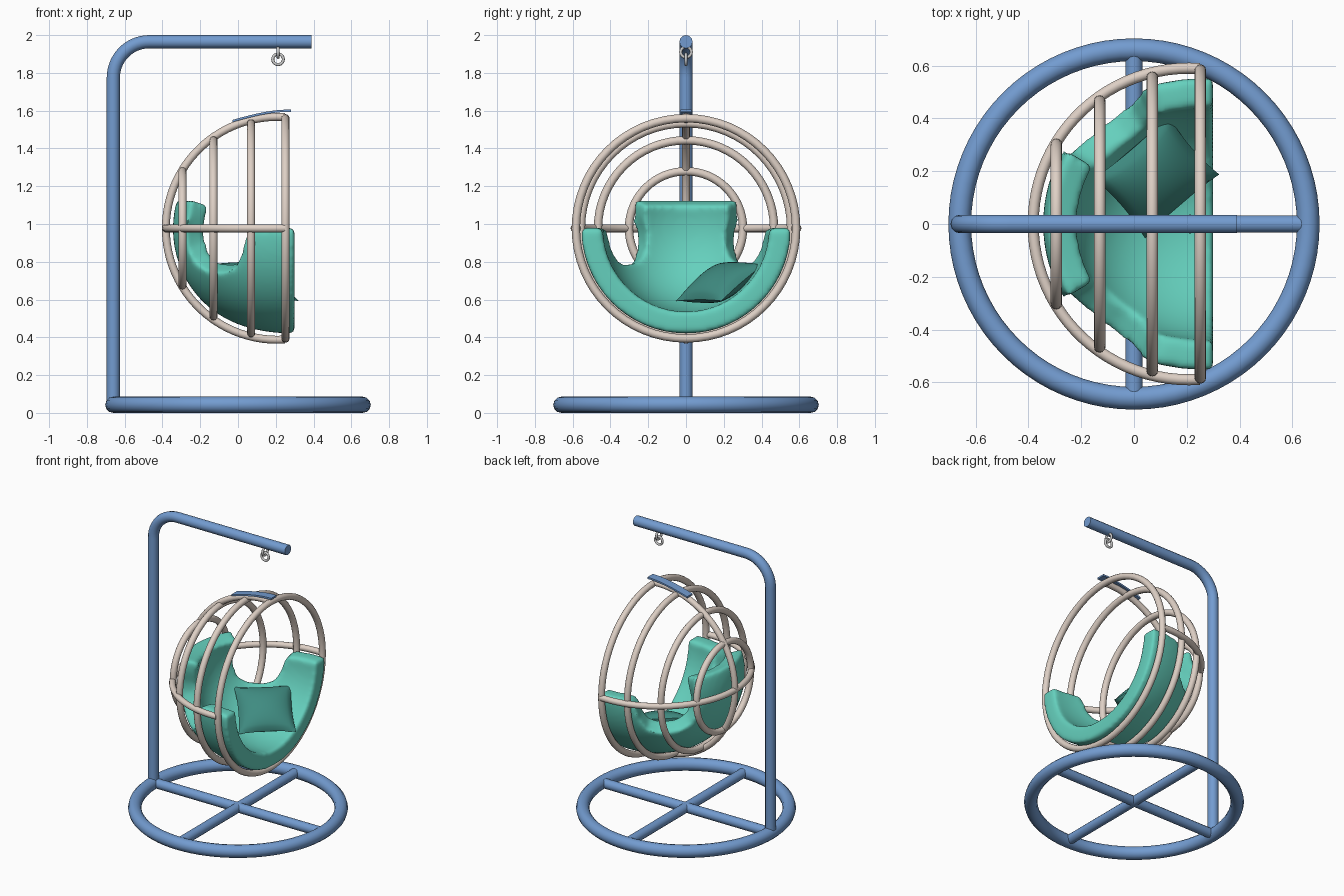
import bpy, bmesh, math
from mathutils import Vector, Matrix

if "Cube" in bpy.data.objects:
    bpy.data.objects.remove(bpy.data.objects["Cube"])

def material(name, rgb):
    m = bpy.data.materials.new(name)
    m.diffuse_color = (*rgb, 1)
    m.use_nodes = True
    m.node_tree.nodes["Principled BSDF"].inputs["Base Color"].default_value = m.diffuse_color
    return m

BLUE = material("blue_metal", (.17, .33, .63))
CANE = material("pale_cane", (.73, .63, .56))
TEAL = material("teal_fabric", (.13, .63, .51))
DARK = material("dark_teal_fabric", (.05, .26, .22))

def finish(ob, mat):
    bpy.ops.object.select_all(action='DESELECT')
    ob.select_set(True)
    bpy.context.view_layer.objects.active = ob
    bpy.ops.object.convert(target='MESH')
    ob = bpy.context.view_layer.objects.active
    if mat:
        ob.data.materials.clear()
        ob.data.materials.append(mat)
    bpy.ops.object.shade_smooth_by_angle(angle=math.radians(40))
    return ob

def tube(name, pts, r, mat, closed=False):
    cu = bpy.data.curves.new(name, 'CURVE')
    cu.dimensions = '3D'
    cu.bevel_depth = r
    cu.bevel_resolution = 4
    cu.use_fill_caps = not closed
    sp = cu.splines.new('POLY')
    sp.points.add(len(pts) - 1)
    for p, co in zip(sp.points, pts):
        p.co = (*co, 1)
    sp.use_cyclic_u = closed
    ob = bpy.data.objects.new(name, cu)
    bpy.context.collection.objects.link(ob)
    return finish(ob, mat)

def arc(c, r, a0, a1, n, plane):
    # points on an arc in the plane of the two given axes
    out = []
    for i in range(n):
        a = math.radians(a0 + (a1 - a0) * i / (n - 1))
        p = list(c)
        p[plane[0]] += r * math.cos(a)
        p[plane[1]] += r * math.sin(a)
        out.append(p)
    return out

def circle(name, c, r, tr, plane, mat, n=64):
    return tube(name, arc(c, r, 0, 360, n + 1, plane)[:-1], tr, mat, True)

def mesh_object(name, bm):
    bmesh.ops.recalc_face_normals(bm, faces=bm.faces)
    me = bpy.data.meshes.new(name)
    bm.to_mesh(me)
    bm.free()
    ob = bpy.data.objects.new(name, me)
    bpy.context.collection.objects.link(ob)
    return ob

# Stand: floor ring, cross bars, bent pole
circle("base_ring", (0, 0, .043), .66, .043, (0, 1), BLUE, 80)
tube("base_bar_x", [(-.65, 0, .045), (.64, 0, .045)], .033, BLUE)
tube("base_bar_y", [(0, -.64, .045), (0, .64, .045)], .033, BLUE)
tube("pole", [(-.66, 0, .05)] + arc((-.47, 0, 1.775), .19, 180, 90, 14, (0, 2)) + [(.39, 0, 1.965)],
     .035, BLUE)

# Hanging hook and ring
tube("hook_loop", arc((.212, 0, 1.91), .028, 0, 360, 25, (1, 2))[:-1], .008, None, True)
circle("hook_ring", (.212, 0, 1.872), .028, .008, (0, 2), None, 28)

# Basket frame: four hoops and two half-circle rails
CX, CZ, R = .208, .977, .59
for i, (x, r) in enumerate([(.251, .583), (.069, .556), (-.13, .466), (-.294, .302)]):
    circle(f"hoop_{i + 1}", (x, 0, CZ), r, .022, (1, 2), CANE)
tube("side_rail", arc((CX, 0, CZ), R, 86, 274, 49, (0, 1)), .021, CANE)
tube("spine_rail", arc((CX, 0, CZ), R, 86, 274, 49, (0, 2)), .021, CANE)

# Hanger strap lying on top of the frame
bm = bmesh.new()
rows = []
for t in range(11):
    x = -.03 + .031 * t
    z = 1.545 + .055 * math.sin(math.radians(9 * t))
    rows.append([bm.verts.new((x, y, z + dz)) for y, dz in
                 ((-.03, -.006), (.03, -.006), (.03, .006), (-.03, .006))])
for a, b in zip(rows, rows[1:]):
    for k in range(4):
        bm.faces.new((a[k], a[(k + 1) % 4], b[(k + 1) % 4], b[k]))
bm.faces.new(rows[0])
bm.faces.new(rows[-1])
finish(mesh_object("hanger_strap", bm), BLUE)

# Seat cushion: part of a bowl whose top edge runs (azimuth from the back, height)
edge = [(0, 1.13), (15, 1.13), (31, 1.13), (30.5, 1.05), (28, .95), (28, .88), (32, .80),
        (40, .755), (53, .74), (62, .765), (67, .85), (69, .93), (73, .98), (90, .98)]
fine = []
for (a0, z0), (a1, z1) in zip(edge, edge[1:]):
    fine += [(a0 + (a1 - a0) * k / 4, z0 + (z1 - z0) * k / 4) for k in range(4)]
fine.append(edge[-1])
fine = [(-a, z) for a, z in reversed(fine[1:])] + fine
RB, ROWS = .555, 20
bm = bmesh.new()
pole = None
cols = []
for i, (a_top, zt) in enumerate(fine):
    e_top = math.asin((zt - .975) / RB)
    a_low = -90 + 180 * i / (len(fine) - 1)
    col = []
    for j in range(1, ROWS + 1):
        t = j / ROWS
        e = -math.pi / 2 + (e_top + math.pi / 2) * t
        a = math.radians(a_low + (a_top - a_low) * min(1, t * 1.6))
        dx, dy, dz = -math.cos(a) * math.cos(e), math.sin(a) * math.cos(e), math.sin(e)
        col.append(bm.verts.new((.21 + RB * dx + .09 * (1 + dx) ** 3, RB * dy, .975 + RB * dz)))
    cols.append(col)
pole = bm.verts.new((.30, 0, .975 - RB))
for a, b in zip(cols, cols[1:]):
    bm.faces.new((pole, a[0], b[0]))
    for j in range(ROWS - 1):
        bm.faces.new((a[j], a[j + 1], b[j + 1], b[j]))
bmesh.ops.recalc_face_normals(bm, faces=bm.faces)
# inner skin is the outer one pulled towards the bowl centre, joined around the rim
rim = [e for e in bm.edges if e.is_boundary]
inner = {}
for v in list(bm.verts):
    d = Vector((.21, 0, .975)) - v.co
    d.x = min(d.x, 0) if v.co.x > .21 else d.x
    if v.co.x > .21:
        d.x = 0
    inner[v] = bm.verts.new(v.co + d.normalized() * .115)
for f in list(bm.faces):
    bm.faces.new([inner[v] for v in reversed(f.verts)])
for e in rim:
    a, b = e.verts
    bm.faces.new((a, b, inner[b], inner[a]))
seat = mesh_object("seat_cushion", bm)
m = seat.modifiers.new("remesh", 'REMESH')
m.mode = 'VOXEL'
m.voxel_size = .014
m = seat.modifiers.new("soften", 'SMOOTH')
m.factor = .5
m.iterations = 14
seat = finish(seat, TEAL)
seat.data.polygons.foreach_set("use_smooth", [True] * len(seat.data.polygons))

# Loose square pillow, leaning in the bowl
bm = bmesh.new()
N = 20
ex = Vector((.28, .24, 0)).normalized()
ey = Vector((-.19, .22, .19)).normalized()
ez = ex.cross(ey)
for side in (1, -1):
    g = []
    for i in range(N + 1):
        for j in range(N + 1):
            u, v = 2 * i / N - 1, 2 * j / N - 1
            h = side * .075 * ((1 - u * u) * (1 - v * v)) ** .55
            p = ex * (.185 * u * (1 - .07 * (1 - v * v))) + ey * (.178 * v * (1 - .07 * (1 - u * u)))
            g.append(bm.verts.new(Vector((.085, .18, .69)) + p + ez * h))
    for i in range(N):
        for j in range(N):
            k = i * (N + 1) + j
            bm.faces.new((g[k], g[k + 1], g[k + N + 2], g[k + N + 1]))
bmesh.ops.remove_doubles(bm, verts=bm.verts, dist=.0005)
finish(mesh_object("pillow", bm), DARK)
